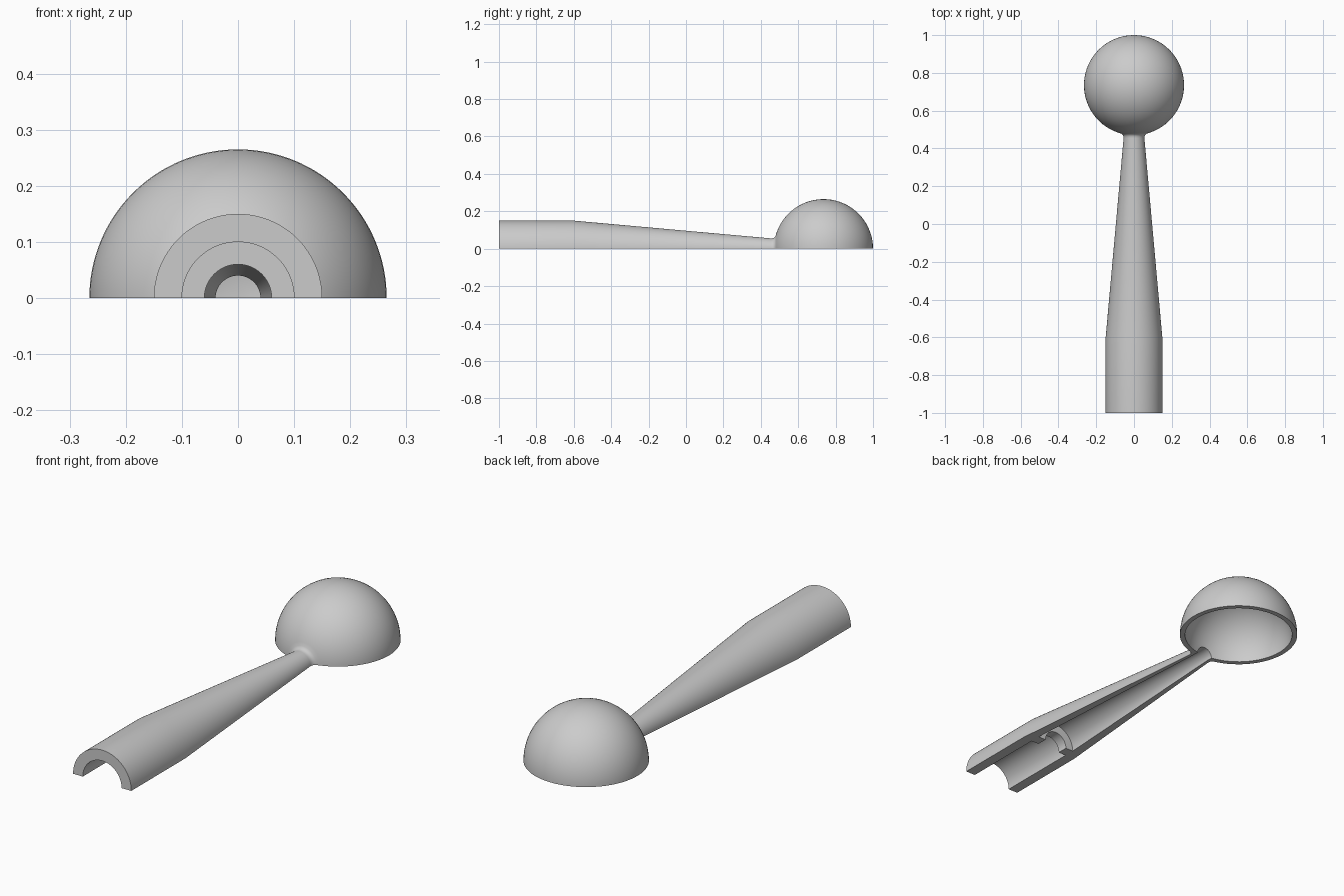
import bpy
import bmesh
from math import sin, cos, pi, asin

cube = bpy.data.objects.get("Cube")
if cube:
    bpy.data.objects.remove(cube, do_unlink=True)

CENTRE, R_OUT, R_IN = 0.735, 0.265, 0.242
STEPS = 64


def arc(radius, start, end, n):
    """Bowl arc as (y, radius) points, angles measured from the handle side."""
    return [(CENTRE - radius * cos(start + (end - start) * i / n),
             radius * sin(start + (end - start) * i / n)) for i in range(n + 1)]


# Half-section: inner bowl, bore with retaining rib, then the outside
profile = arc(R_IN, pi, asin(0.04 / R_IN), 32)
profile += [(0.46, 0.04), (-0.55, 0.1), (-0.55, 0.06), (-0.6, 0.06), (-0.6, 0.1), (-1, 0.1)]
profile += [(-1, 0.15), (-0.6, 0.15), (0.455, 0.055)]
profile += [(0.465, 0.056), (0.473, 0.06), (0.479, 0.069)]
profile += arc(R_OUT, asin(0.085 / R_OUT), pi, 32)

# Revolve the section half a turn around the long axis
bm = bmesh.new()
rings = []
for s in range(STEPS + 1):
    a = pi * s / STEPS
    rings.append([bm.verts.new((r * cos(a), y, r * sin(a))) for y, r in profile])
for a, b in zip(rings, rings[1:]):
    for i in range(len(profile) - 1):
        bm.faces.new((a[i], a[i + 1], b[i + 1], b[i]))

# Flat split faces on both sides
bm.faces.new(rings[0])
bm.faces.new(rings[-1])
bmesh.ops.remove_doubles(bm, verts=bm.verts, dist=0.0001)
bmesh.ops.recalc_face_normals(bm, faces=bm.faces)

mesh = bpy.data.meshes.new("half_shell_handle_and_bowl")
bm.to_mesh(mesh)
bm.free()
shell = bpy.data.objects.new("half_shell_handle_and_bowl", mesh)
bpy.context.collection.objects.link(shell)

grey = bpy.data.materials.new("light_grey")
grey.use_nodes = True
colour = (0.6, 0.6, 0.6, 1)
grey.diffuse_color = colour
grey.node_tree.nodes["Principled BSDF"].inputs["Base Color"].default_value = colour
mesh.materials.append(grey)

bpy.ops.object.select_all(action="DESELECT")
shell.select_set(True)
bpy.context.view_layer.objects.active = shell
bpy.ops.object.shade_smooth_by_angle(angle=pi / 6)
